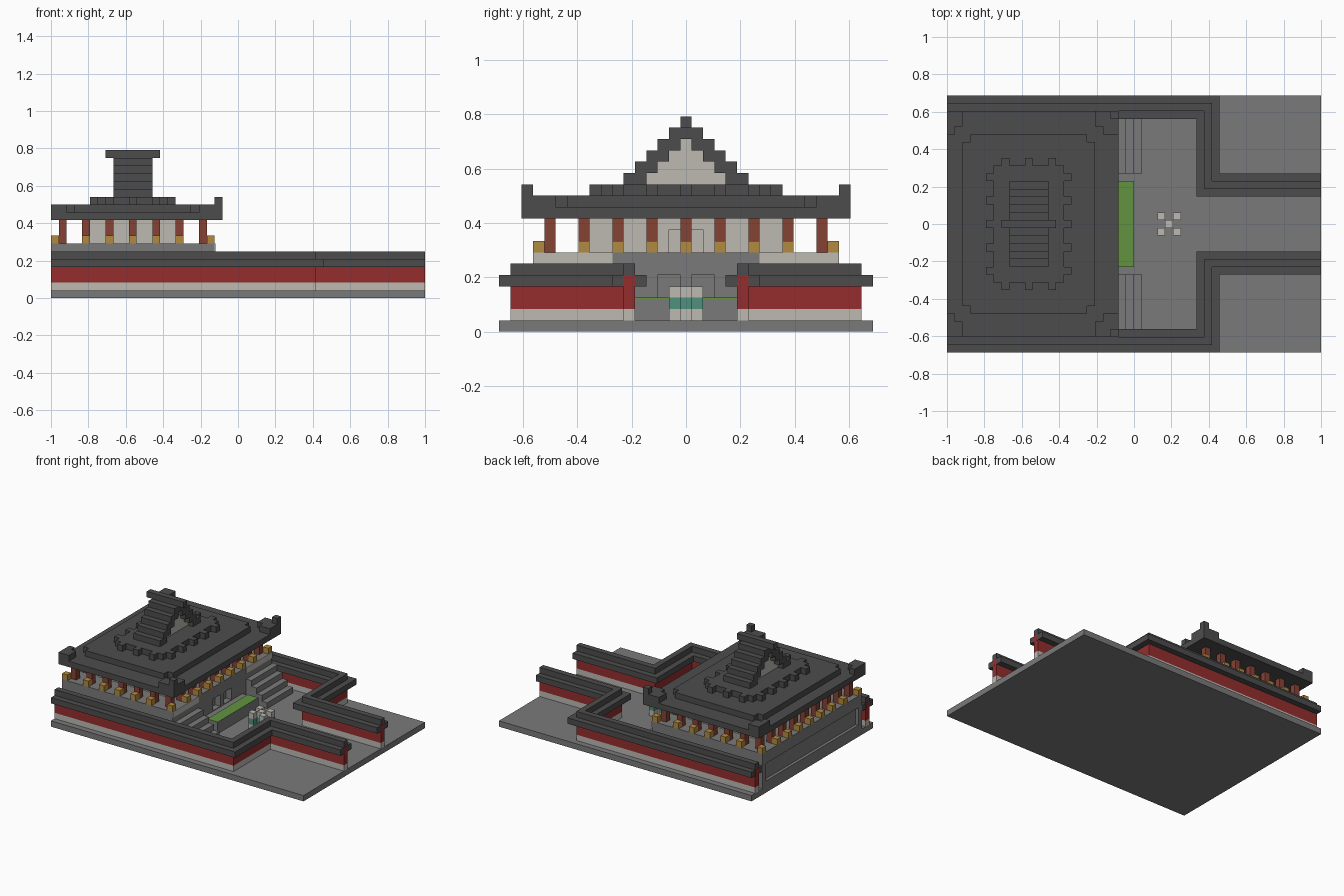
import bpy
import bmesh

cube = bpy.data.objects.get("Cube")
if cube:
    bpy.data.objects.remove(cube)

U = 1 / 24  # size of one building block


def material(name, r, g, b):
    m = bpy.data.materials.new(name)
    m.use_nodes = True
    m.diffuse_color = (r, g, b, 1)
    m.node_tree.nodes["Principled BSDF"].inputs["Base Color"].default_value = (r, g, b, 1)
    return m


DARK = material("dark roof grey", .073, .073, .073)
STONE = material("stone grey", .195, .195, .195)
PLASTER = material("pale plaster", .51, .49, .45)
RED = material("wall red", .30, .027, .027)
BROWN = material("column brown", .235, .055, .035)
GOLD = material("gold", .445, .255, .052)
GRASS = material("grass green", .122, .296, .05)
TEAL = material("teal", .08, .283, .205)


def part(name, mat, boxes, mirror=False):
    """Join boxes (x0, x1, y0, y1, z0, z1 in blocks) in one object."""
    bm = bmesh.new()
    if mirror:
        boxes = boxes + [(a, b, -d, -c, e, f) for a, b, c, d, e, f in boxes]
    for x0, x1, y0, y1, z0, z1 in boxes:
        vs = bmesh.ops.create_cube(bm, size=1)["verts"]
        for v in vs:
            v.co.x = U * (x1 if v.co.x > 0 else x0)
            v.co.y = U * (y1 if v.co.y > 0 else y0)
            v.co.z = U * (z1 if v.co.z > 0 else z0)
    mesh = bpy.data.meshes.new(name)
    bm.to_mesh(mesh)
    bm.free()
    mesh.materials.append(mat)
    ob = bpy.data.objects.new(name, mesh)
    bpy.context.collection.objects.link(ob)
    return ob


def wall_run(half, z0, z1):
    """Stepped line of the courtyard wall on one side, at a given half width."""
    return [(-24, 9.5 - half, 15 - half, 15 + half, z0, z1),
            (9.5 - half, 9.5 + half, 5 - half, 15 + half, z0, z1),
            (9.5 + half, 24, 5 - half, 5 + half, z0, z1)]


# Ground and courtyard walls
part("ground_slab", STONE, [(-24, 24, -16.5, 16.5, 0, 1)])
part("wall_footing", PLASTER, wall_run(.5, 1, 2), True)
part("wall_body", RED, wall_run(.5, 2, 4), True)
part("wall_eaves", DARK, wall_run(1.5, 4, 5), True)
part("wall_ridge", DARK, wall_run(.5, 5, 6), True)
part("wall_end_plates", RED, [(23.9, 24.02, 4.5, 5.5, 4, 5),
                              (-24.02, -23.9, 14.5, 15.5, 4, 5)], True)

# Platform with framed back panel and two niches in the front
part("platform_core", STONE, [(-23.5, -4, -13.5, 13.5, 1, 6)])
part("platform_top", STONE, [(-24, -3, -13.5, 13.5, 6, 7)])
part("platform_back_frame", STONE, [(-24, -23.5, 12.5, 13.5, 1, 6),
                                    (-24, -23.5, 0, 12.5, 1, 2),
                                    (-24, -23.5, 0, 12.5, 5, 6)], True)
part("platform_front", STONE, [(-4, -3, 2.5, 13.5, 1, 6), (-4, -3, 0, .5, 1, 6),
                               (-4, -3, .5, 2.5, 1, 3), (-4, -3, .5, 2.5, 5, 6)], True)
part("platform_trim", PLASTER, [(-3, -2.9, 6.5, 13.5, 6, 7)], True)

# Stairs either side of the planter
part("stairs", STONE, [(-3, 1 - k, 6.5, 13.5, 1 + k, 2 + k) for k in range(4)], True)
part("planter", STONE, [(-3, 0, -5.5, 5.5, 1, 2.9)])
part("planter_grass", GRASS, [(-2, 0, -5.5, 5.5, 2.9, 3)])

# Courtyard burner: four corner posts and a middle one
cross = [(3 + i, 4 + i, j - 1.5, j - .5) for i in range(3) for j in range(3) if (i + j) % 2 == 0]
part("burner_foot", PLASTER, [c + (1, 2) for c in cross])
part("burner_body", TEAL, [c + (2, 3) for c in cross])
part("burner_top", PLASTER, [c + (3, 4) for c in cross])

# Hall walls with a recessed doorway
part("hall_walls", PLASTER, [(-20, -8, -9.5, 9.5, 7, 10), (-8, -7, 1.5, 9.5, 7, 10),
                             (-8, -7, -9.5, -1.5, 7, 10), (-8, -7, -1.5, 1.5, 9, 10)])

# Columns and gold rail posts around the hall
col_x = [-22.5 + 3 * i for i in range(7)]
col_y = [3 * j for j in range(-4, 5)]
columns, posts = [], []
for i, x in enumerate(col_x):
    for j, y in enumerate(col_y):
        end_x, end_y = i in (0, 6), j in (0, 8)
        if end_x or end_y:
            columns.append((x - .5, x + .5, y - .5, y + .5, 7, 10))
            px = x + (0 if not end_x else -1 if i == 0 else 1)
            py = y + (0 if not end_y else -1 if j == 0 else 1)
            posts.append((px - .5, px + .5, py - .5, py + .5, 7, 8))
part("columns", BROWN, columns)
part("rail_posts", GOLD, posts)

# Main roof with raised corners
part("roof_eaves", DARK, [(-24, -2, -14.5, 14.5, 10, 11)])
part("roof_deck", DARK, [(-22, -5, -10.5, 10.5, 11, 12), (-21, -6, -11.5, 11.5, 11, 12)])
part("roof_corners", DARK, [(-4, -2, 11.5, 14.5, 11, 12), (-5, -4, 12.5, 14.5, 11, 12),
                            (-24, -23, 11.5, 14.5, 11, 12), (-23, -22, 12.5, 14.5, 11, 12),
                            (-3, -2, 13.5, 14.5, 12, 13)], True)

# Upper tier with tile ends
teeth = [(-19, -8, y - .5, y + .5, 12, 13) for y in range(-6, 7, 3)]
teeth += [(x - .5, x + .5, -8.5, 8.5, 12, 13) for x in col_x[2:5]]
part("upper_tier", DARK, [(-18, -9, -7.5, 7.5, 12, 13)])
part("upper_tile_ends", DARK, teeth)

# Stepped gable roof, recessed gable infill and ridge
part("gable_steps", DARK, [(-16, -11, max(3.5 - k, 0), 5.5 - k, 13 + k, 14 + k)
                           for k in range(5)], True)
part("gable_infill", PLASTER, [(-15, -12, k - 3.5, 3.5 - k, 13 + k, 14 + k) for k in range(4)])
part("roof_ridge", DARK, [(-17, -10, -.5, .5, 18, 19)])
